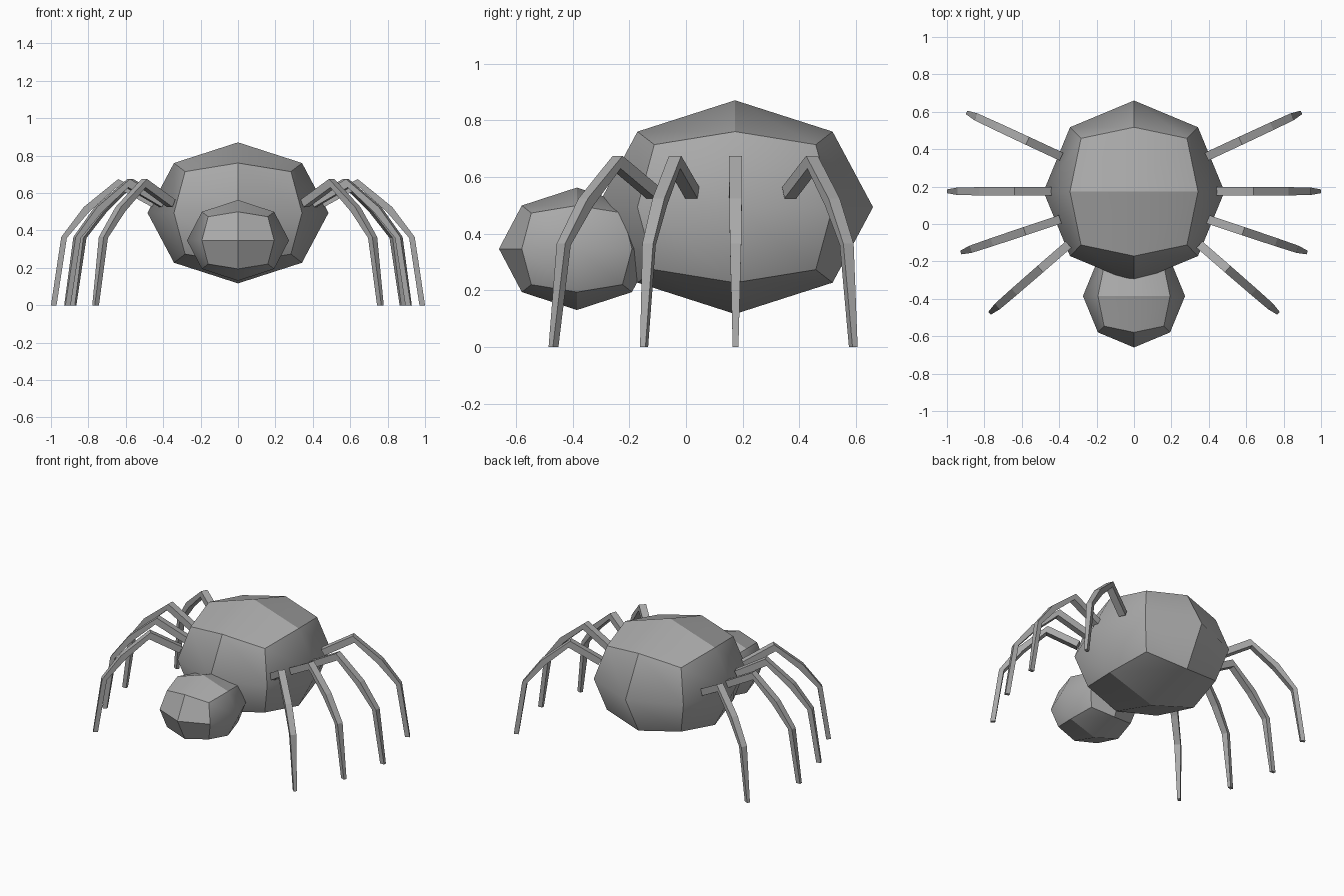
import bpy, bmesh
from math import radians, cos, sin
from mathutils import Vector

cube = bpy.data.objects.get("Cube")
if cube:
    bpy.data.objects.remove(cube, do_unlink=True)

GREY = (0.4, 0.4, 0.4, 1)
grey = bpy.data.materials.new("grey")
grey.use_nodes = True
grey.diffuse_color = GREY
grey.node_tree.nodes["Principled BSDF"].inputs["Base Color"].default_value = GREY


def finish(bm, name):
    bmesh.ops.recalc_face_normals(bm, faces=bm.faces)
    mesh = bpy.data.meshes.new(name)
    bm.to_mesh(mesh)
    bm.free()
    mesh.materials.append(grey)
    obj = bpy.data.objects.new(name, mesh)
    bpy.context.collection.objects.link(obj)
    return obj


def rounded_cube(name, centre, radii, split_front):
    """Cube cut once per side and rounded into a faceted ball."""
    bm = bmesh.new()
    bmesh.ops.create_cube(bm, size=2)
    bmesh.ops.subdivide_edges(bm, edges=bm.edges[:], cuts=1, use_grid_fill=True)
    reach = {1: 1.0, 2: 0.707, 3: 0.585}
    # Creases follow the cube borders and a few middle lines
    for e in bm.edges:
        a, b = (v.co.copy() for v in e.verts)
        along = max(range(3), key=lambda i: abs(a[i] - b[i]))
        hub = next((p for p in (a, b) if abs(p.length - 1) < 0.01), None)
        if hub is None:
            e.smooth = False
        else:
            axis = max(range(3), key=lambda i: abs(hub[i]))
            crease = (axis == 2 and along == 0) or (axis == 1 and along == 2)
            e.smooth = not (crease or (split_front and axis == 1))
    for v in bm.verts:
        k = reach[sum(abs(c) > 0.5 for c in v.co)]
        v.co = Vector(c + p * k * r for c, p, r in zip(centre, v.co, radii))
    for f in bm.faces:
        f.smooth = True
    return finish(bm, name)


rounded_cube("abdomen", (0, 0.173, 0.494), (0.484, 0.487, 0.377), False)
rounded_cube("head", (0, -0.385, 0.347), (0.273, 0.275, 0.216), True)

# Leg stations: upper point, lower point (distance from root, height), width
LEG = [((0, .565), (.02, .525), .046),
       ((.2, .675), (.21, .63), .046),
       ((.385, .525), (.355, .5), .044),
       ((.505, .365), (.475, .36), .04),
       ((.56, 0), (.53, 0), .02)]


def leg(name, side, root, angle):
    """Square tapering strip bent along the leg, pointing away from the body."""
    d = Vector((cos(radians(angle)), sin(radians(angle)), 0))
    n = Vector((-d.y, d.x, 0))
    bm = bmesh.new()
    rings = []
    for top, low, width in LEG:
        ring = []
        for (s, z), w in ((top, 1), (top, -1), (low, -1), (low, 1)):
            p = Vector((*root, z)) + d * s + n * (w * width / 2)
            ring.append(bm.verts.new((p.x * side, p.y, p.z)))
        rings.append(ring)
    for a, b in zip(rings, rings[1:]):
        for i in range(4):
            j = (i + 1) % 4
            bm.faces.new((a[i], a[j], b[j], b[i]))
    bm.faces.new(rings[0])
    bm.faces.new(rings[-1])
    return finish(bm, name)


# Four legs on each side
PLACES = {"front_leg": ((.35, -.11), -41),
          "second_leg": ((.395, .025), -18.5),
          "third_leg": ((.44, .175), 0),
          "back_leg": ((.388, .36), 25)}
for part, (root, angle) in PLACES.items():
    for label, side in (("left", 1), ("right", -1)):
        leg(f"{label}_{part}", side, root, angle)
